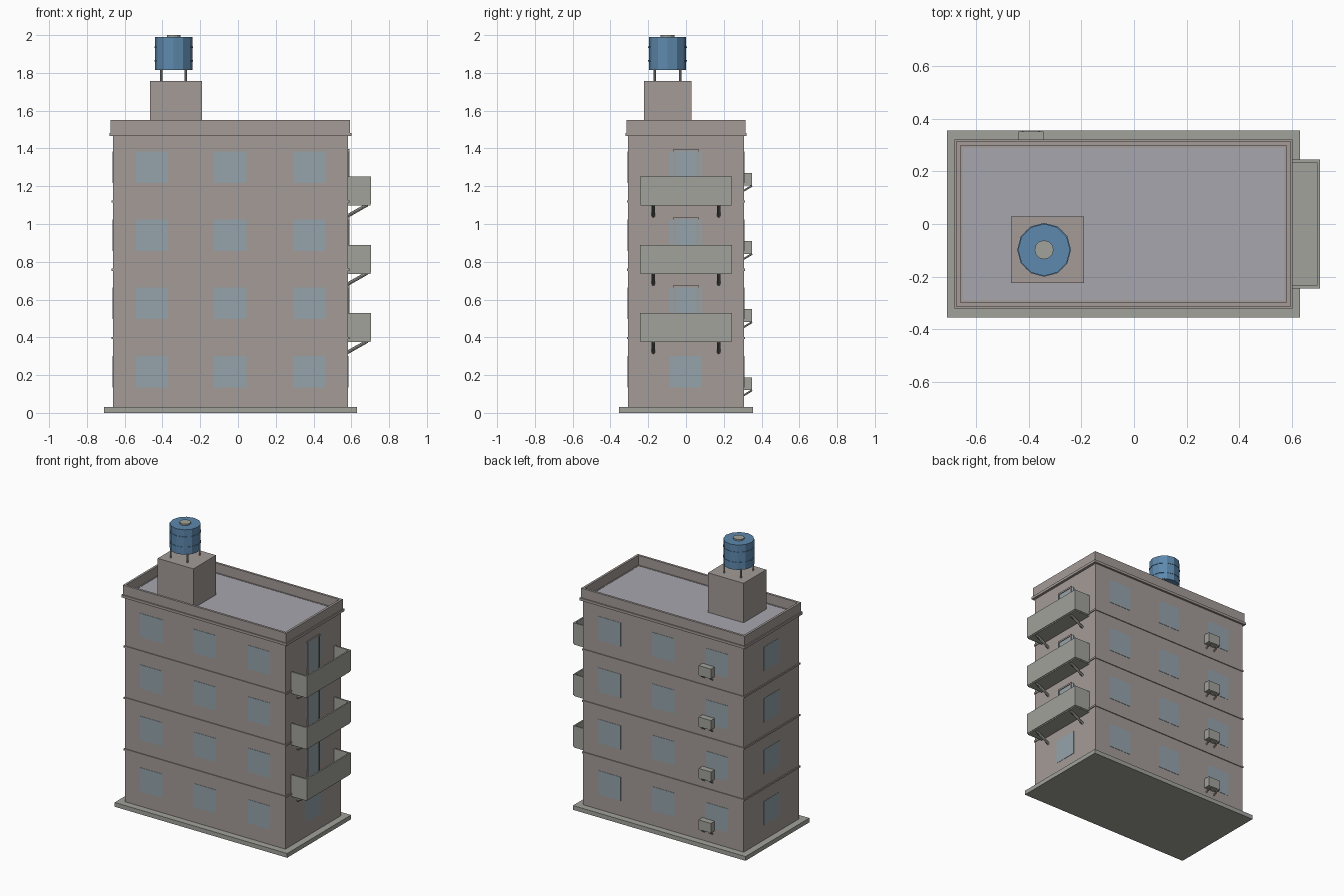
import bpy, bmesh, math
from mathutils import Vector

if "Cube" in bpy.data.objects:
    bpy.data.objects.remove(bpy.data.objects["Cube"])


def material(name, rgb):
    m = bpy.data.materials.new(name)
    m.diffuse_color = (*rgb, 1)
    m.use_nodes = True
    m.node_tree.nodes["Principled BSDF"].inputs["Base Color"].default_value = m.diffuse_color
    return m


WALL = material("wall_plaster", (0.37, 0.33, 0.31))
GLASS = material("window_glass", (0.30, 0.37, 0.41))
BLUE = material("tank_blue", (0.11, 0.25, 0.42))
ROOF = material("roof_grey", (0.38, 0.38, 0.42))
GREY = material("concrete", (0.36, 0.36, 0.33))


def finish(name, bm, mat):
    bmesh.ops.recalc_face_normals(bm, faces=bm.faces)
    me = bpy.data.meshes.new(name)
    bm.to_mesh(me)
    bm.free()
    ob = bpy.data.objects.new(name, me)
    bpy.context.collection.objects.link(ob)
    me.materials.append(mat)
    return ob


def box(name, x, y, z, mat=WALL):
    """Box from (min, max) pairs."""
    bm = bmesh.new()
    bmesh.ops.create_cube(bm, size=1)
    for v in bm.verts:
        v.co = [sum(r) / 2 + c * (r[1] - r[0]) for r, c in zip((x, y, z), v.co)]
    return finish(name, bm, mat)


def rim(name, cx, hx, hy, t, z, mat=WALL):
    """Rectangular ring with wall thickness t."""
    bm = bmesh.new()
    rings = []
    for d, h in ((0, z[0]), (0, z[1]), (t, z[1]), (t, z[0])):
        rings.append([bm.verts.new((cx + sx * (hx - d), sy * (hy - d), h))
                      for sx, sy in ((-1, -1), (1, -1), (1, 1), (-1, 1))])
    for i in range(4):
        a, b = rings[i], rings[(i + 1) % 4]
        for k in range(4):
            n = (k + 1) % 4
            bm.faces.new((a[k], a[n], b[n], b[k]))
    return finish(name, bm, mat)


def rod(name, p, q, r, sides, mat=GREY):
    """Cylinder between two points."""
    p, q = Vector(p), Vector(q)
    bm = bmesh.new()
    bmesh.ops.create_cone(bm, cap_ends=True, segments=sides, radius1=r, radius2=r,
                          depth=(q - p).length)
    ob = finish(name, bm, mat)
    ob.rotation_euler = (q - p).to_track_quat('Z', 'Y').to_euler()
    ob.location = (p + q) / 2
    return ob


CX, HX, HY = -0.04, 0.623, 0.307
X0, X1 = CX - HX, CX + HX
STEP = 0.361

# Plinth, body, floor bands, cornice and parapet
box("plinth", (CX - 0.67, CX + 0.67), (-0.354, 0.354), (0, 0.03), GREY)
box("body", (X0, X1), (-HY, HY), (0.03, 1.475))
for i in range(3):
    z = 0.397 + STEP * i
    rim(f"floor_band_{i}", CX, HX + 0.006, HY + 0.006, 0.01, (z - 0.006, z + 0.006))
rim("cornice", CX, HX + 0.018, HY + 0.014, 0.03, (1.465, 1.483))
rim("parapet", CX, HX + 0.011, HY + 0.007, 0.016, (1.475, 1.55))
box("roof_deck", (X0, X1), (-HY + 0.008, HY - 0.008), (1.47, 1.481), ROOF)

E = 0.002
for i in range(4):
    dz = STEP * i
    zr = (0.135 + dz, 0.302 + dz)
    # Windows, flush with all four walls
    for x in (-0.457, -0.04, 0.377):
        for side in (-1, 1):
            ys = sorted((side * (HY - 0.01), side * (HY + E)))
            box(f"window_{i}", (x - 0.086, x + 0.086), ys, zr, GLASS)
    box(f"left_window_{i}", (X0 - E, X0 + 0.01), (-0.086, 0.086), zr, GLASS)
    box(f"right_window_{i}", (X1 - 0.01, X1 + E), (-0.086, 0.086), zr, GLASS)

    # Air conditioner with two slanted brackets on the back wall
    z = 0.12 + dz
    box(f"air_conditioner_{i}", (-0.438, -0.343), (HY, 0.35), (z, z + 0.068), GREY)
    for x in (-0.422, -0.359):
        rod(f"air_conditioner_bracket_{i}", (x, HY - 0.003, z - 0.028), (x, 0.35, z), 0.005, 6)

# Balconies with doors and struts on the right wall
for i in range(3):
    z = 0.375 + STEP * i
    xo = 0.705
    box(f"balcony_floor_{i}", (X1, xo - 0.004), (-0.241, 0.241), (z, z + 0.03), GREY)
    box(f"balcony_front_{i}", (xo - 0.01, xo), (-0.244, 0.244), (z + 0.008, z + 0.154), GREY)
    for s in (-1, 1):
        box(f"balcony_side_{i}", (X1, xo - 0.01), sorted((s * 0.234, s * 0.244)),
            (z + 0.008, z + 0.154), GREY)
        rod(f"balcony_strut_{i}", (X1 - 0.004, s * 0.173, z - 0.055),
            (xo - 0.02, s * 0.173, z + 0.005), 0.009, 8)
        box(f"door_jamb_{i}", (X1, X1 + 0.008), sorted((s * 0.055, s * 0.066)),
            (z + 0.03, z + 0.30))
    box(f"door_head_{i}", (X1, X1 + 0.008), (-0.066, 0.066), (z + 0.29, z + 0.301))
    box(f"door_glass_{i}", (X1, X1 + 0.004), (-0.055, 0.055), (z + 0.03, z + 0.29), GLASS)

# Stair head on the roof
box("stair_head", (-0.467, -0.19), (-0.223, 0.028), (1.475, 1.758))

# Water tank on four legs, with hoops and a hatch
TX, TY = -0.341, -0.098
rod("tank", (TX, TY, 1.815), (TX, TY, 1.99), 0.099, 12, BLUE)
rod("tank_hatch", (TX, TY, 1.985), (TX, TY, 2.0), 0.036, 12)
for z in (1.865, 1.937):
    rod("tank_hoop", (TX, TY, z - 0.004), (TX, TY, z + 0.004), 0.102, 12, BLUE)
for sx in (-1, 1):
    for sy in (-1, 1):
        x, y = TX + sx * 0.065, TY + sy * 0.068
        rod("tank_leg", (x, y, 1.75), (x, y, 1.82), 0.006, 8)
